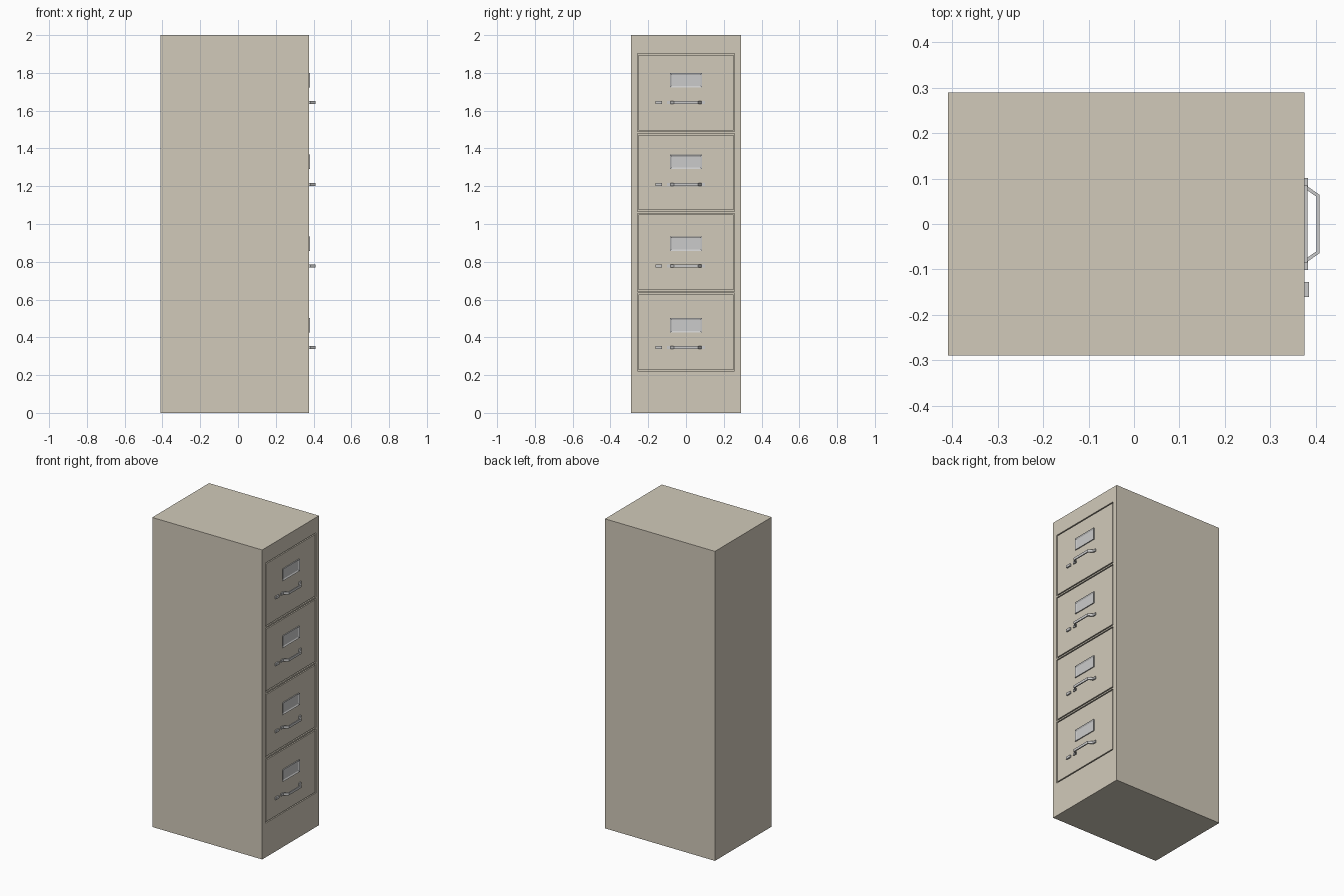
import bpy, bmesh
from mathutils import Matrix, Vector

if "Cube" in bpy.data.objects:
    bpy.data.objects.remove(bpy.data.objects["Cube"])

FRONT = 0.376          # x of the drawer side of the cabinet
paint = bpy.data.materials.new("beige_paint")
paint.diffuse_color = (0.64, 0.59, 0.49, 1)
paint.use_nodes = True
paint.node_tree.nodes["Principled BSDF"].inputs["Base Color"].default_value = paint.diffuse_color


def make(name, bm, mat=None):
    bmesh.ops.recalc_face_normals(bm, faces=bm.faces)
    me = bpy.data.meshes.new(name)
    bm.to_mesh(me)
    bm.free()
    ob = bpy.data.objects.new(name, me)
    bpy.context.collection.objects.link(ob)
    if mat:
        me.materials.append(mat)
    return ob


def add_box(bm, x, y, z):
    size = Vector((x[1] - x[0], y[1] - y[0], z[1] - z[0]))
    mid = Vector((x[0] + x[1], y[0] + y[1], z[0] + z[1])) / 2
    bmesh.ops.create_cube(bm, size=1, matrix=Matrix.Translation(mid) @ Matrix.Diagonal(size).to_4x4())


def box(name, x, y, z, mat=None):
    bm = bmesh.new()
    add_box(bm, x, y, z)
    return make(name, bm, mat)


def label_frame(name, z0, z1):
    # Rectangular ring: inset the front face, then drop the middle to the drawer
    bm = bmesh.new()
    add_box(bm, (FRONT - 0.001, FRONT + 0.006), (-0.085, 0.085), (z0, z1))
    face = max(bm.faces, key=lambda f: f.calc_center_median().x)
    bmesh.ops.inset_region(bm, faces=[face], thickness=0.012)
    for v in face.verts:
        v.co.x = FRONT + 0.0005
    return make(name, bm)


def handle(name, z):
    # Bent flat bar drawn in plan and extruded in height, with a foot at each end
    outer = [(0.003, 0.085), (0.033, 0.064)]
    inner = [(0.026, 0.060), (-0.001, 0.079)]
    half = [outer[0], outer[1], (outer[1][0], -outer[1][1]), (outer[0][0], -outer[0][1])]
    back = [(inner[1][0], -inner[1][1]), (inner[0][0], -inner[0][1]), inner[0], inner[1]]
    bm = bmesh.new()
    face = bm.faces.new([bm.verts.new((FRONT + x, y, z - 0.008)) for x, y in half + back])
    ext = bmesh.ops.extrude_face_region(bm, geom=[face])
    for v in ext["geom"]:
        if isinstance(v, bmesh.types.BMVert):
            v.co.z += 0.016
    for y in ((-0.101, -0.08), (0.08, 0.101)):
        add_box(bm, (FRONT - 0.001, FRONT + 0.007), y, (z - 0.008, z + 0.008))
    return make(name, bm)


# Cabinet shell with four shallow drawer openings
cabinet = box("cabinet_body", (-0.41, FRONT), (-0.29, 0.29), (0, 2), paint)
DEPTH = 0.012
bm = bmesh.new()
for i in range(4):
    z = 0.221 + 0.4225 * i
    add_box(bm, (FRONT - DEPTH, FRONT + 0.05), (-0.258, 0.258), (z, z + 0.413))
    # Drawer front, flush with the shell and surrounded by a thin gap
    box(f"drawer_front_{i + 1}", (FRONT - DEPTH - 0.002, FRONT), (-0.251, 0.251),
        (z + 0.007, z + 0.406), paint)
    # Hardware
    h = 0.345 + 0.4325 * i
    label_frame(f"label_frame_{i + 1}", h + 0.08, h + 0.157)
    handle(f"handle_{i + 1}", h)
    box(f"latch_{i + 1}", (FRONT - 0.001, FRONT + 0.009), (-0.161, -0.128), (h - 0.008, h + 0.008))

cutter = make("opening_cutter", bm)
mod = cabinet.modifiers.new("openings", "BOOLEAN")
mod.operation = "DIFFERENCE"
mod.solver = "EXACT"
mod.object = cutter
bpy.context.view_layer.objects.active = cabinet
cabinet.select_set(True)
bpy.ops.object.modifier_apply(modifier=mod.name)
bpy.data.objects.remove(cutter)
